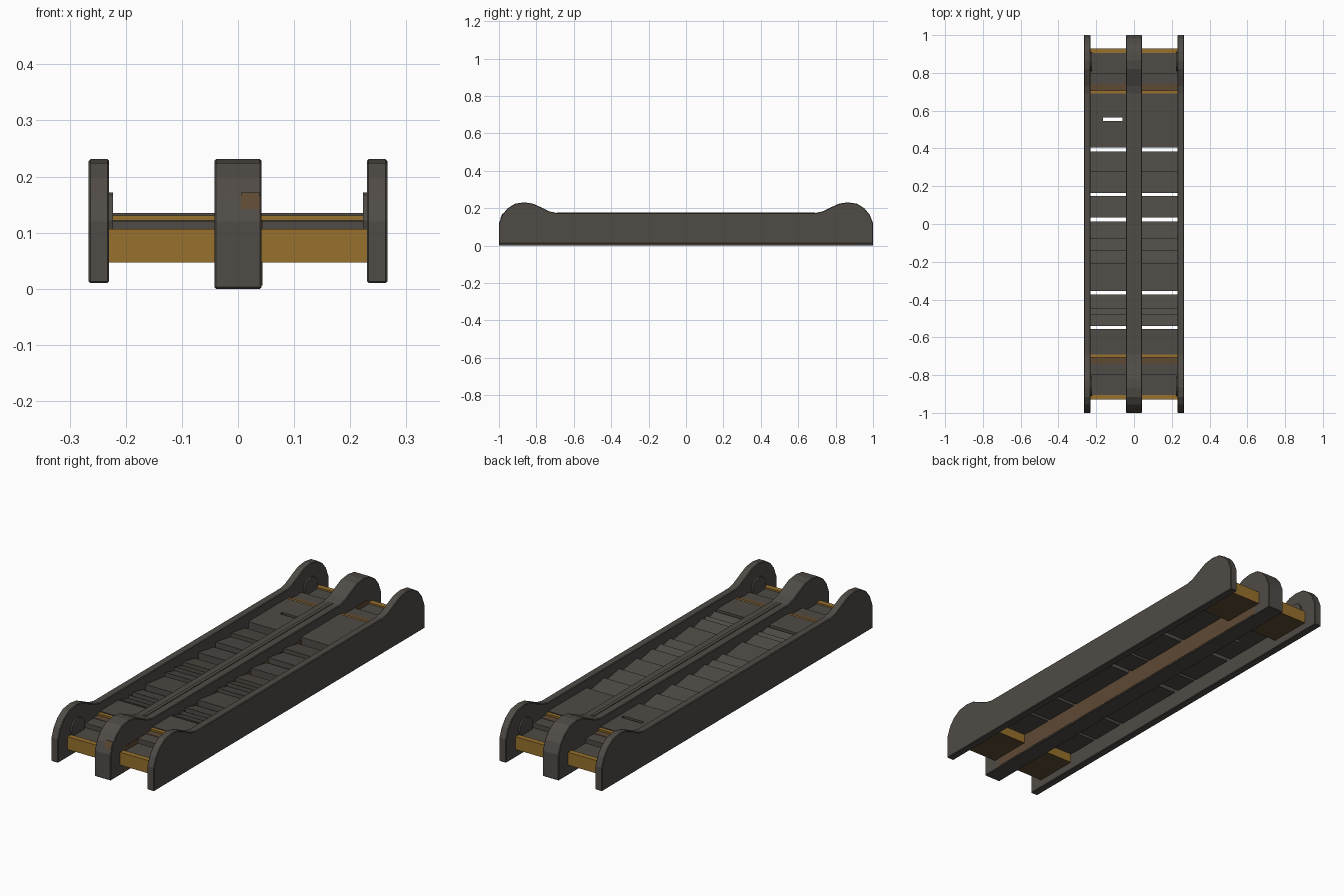
import bpy, bmesh, math

if "Cube" in bpy.data.objects:
    bpy.data.objects.remove(bpy.data.objects["Cube"], do_unlink=True)


def material(name, rgb):
    m = bpy.data.materials.new(name)
    m.use_nodes = True
    col = (*rgb, 1)
    m.diffuse_color = col
    m.node_tree.nodes["Principled BSDF"].inputs["Base Color"].default_value = col
    return m


GREY = material("dark grey", (0.08, 0.071, 0.062))
GOLD = material("ochre", (0.31, 0.165, 0.026))
BROWN = material("dull brown", (0.112, 0.068, 0.034))


def extrude(name, pts, x0, x1, mat, bevel=0, under=None):
    """Extrude a (y, z) outline from x0 to x1; under colours the faces looking down."""
    bm = bmesh.new()
    a = [bm.verts.new((x0, y, z)) for y, z in pts]
    b = [bm.verts.new((x1, y, z)) for y, z in pts]
    bm.faces.new(a)
    bm.faces.new(b[::-1])
    n = len(pts)
    for i in range(n):
        bm.faces.new((a[i], b[i], b[(i + 1) % n], a[(i + 1) % n]))
    bmesh.ops.recalc_face_normals(bm, faces=bm.faces)
    me = bpy.data.meshes.new(name)
    me.materials.append(mat)
    if under:
        me.materials.append(under)
        for f in bm.faces:
            f.material_index = int(f.normal.z < -.5)
    bm.to_mesh(me)
    bm.free()
    ob = bpy.data.objects.new(name, me)
    bpy.context.collection.objects.link(ob)
    if bevel:
        mod = ob.modifiers.new("edge", "BEVEL")
        mod.width = bevel
        mod.segments = 1
    return ob


def box(name, x0, x1, y0, y1, z0, z1, mat, under=None):
    return extrude(name, [(y0, z0), (y1, z0), (y1, z1), (y0, z1)], x0, x1, mat, under=under)


# Rail outline with a rounded hump at each end
hump = [(1, .12), (.982, .165), (.955, .198), (.915, .224), (.865, .231),
        (.82, .225), (.78, .207), (.73, .183), (.69, .174)]


def rail_outline(bottom):
    front = [(-y, z) for y, z in hump]
    return [(-1, bottom)] + front + hump[::-1] + [(1, bottom)]


# Centre rail, its ridge and painted patches
extrude("centre_rail", rail_outline(0), -.042, .042, GREY, .003)
box("centre_ridge", -.008, .008, -.69, .69, .17, .177, GREY)
box("centre_side_paint", .040, .0435, -.9, .9, .006, .122, BROWN)
extrude("centre_front_patch", [(-.9935, .142), (-.984, .166), (-.979, .172),
                               (-.972, .172), (-.984, .142)], .005, .038, BROWN)

# Step edges along the lane: (back, front)
steps = [(.383, .275), (.275, .163), (.149, .035), (.012, -.08), (-.08, -.14),
         (-.14, -.21), (-.21, -.356), (-.373, -.45), (-.45, -.482), (-.482, -.54)]

for side, s in (("left", 1), ("right", -1)):
    lo, hi = s * .038, s * .232

    # Outer rail with inner wheel boss
    extrude(side + "_rail", rail_outline(.01), s * .23, s * .266, GREY, .003)
    for end, e in (("back", 1), ("front", -1)):
        bpy.ops.mesh.primitive_cylinder_add(
            vertices=12, radius=.05, depth=.014,
            location=(s * .23, e * .86, .122), rotation=(0, math.pi / 2, 0))
        boss = bpy.context.object
        boss.name = f"{side}_{end}_boss"
        boss.data.materials.append(GREY)

        # End cross block, its recessed grey cover, raised bar and strip
        def span(name, a, b, z0, z1, mat, under=None):
            box(f"{side}_{end}_{name}", lo, hi, e * a, e * b, z0, z1, mat, under)
        span("cross_block", .72, .93, .047, .092, GOLD, BROWN)
        span("cross_block_lip", .905, .93, .09, .107, GOLD)
        span("cover", .685, .905, .09, .1, GREY)
        span("raised_bar", .74, .8, .098, .121, GREY)
        span("strip_base", .705, .74, .098, .123, BROWN)
        span("deck_strip", .69, .707, .1, .131, GOLD)

    # Flat landings
    box(side + "_front_landing", lo, hi, -.69, -.555, .088, .135, GREY)
    if s > 0:
        box("left_back_landing", lo, hi, .405, .69, .088, .135, GREY)
    else:
        box("right_back_landing_near", lo, hi, .405, .546, .088, .135, GREY)
        box("right_back_landing_far", lo, hi, .563, .69, .088, .135, GREY)
        box("right_landing_joint_outer", hi, -.165, .546, .563, .088, .135, GREY)
        box("right_landing_joint_inner", -.06, lo, .546, .563, .088, .135, GREY)

    # Tilted steps
    for i, (b, f) in enumerate(steps):
        tilt = [(f, .088), (b, .088), (b, .114), (f, .132)]
        extrude(f"{side}_step_{i + 1}", tilt, lo, hi, GREY)
